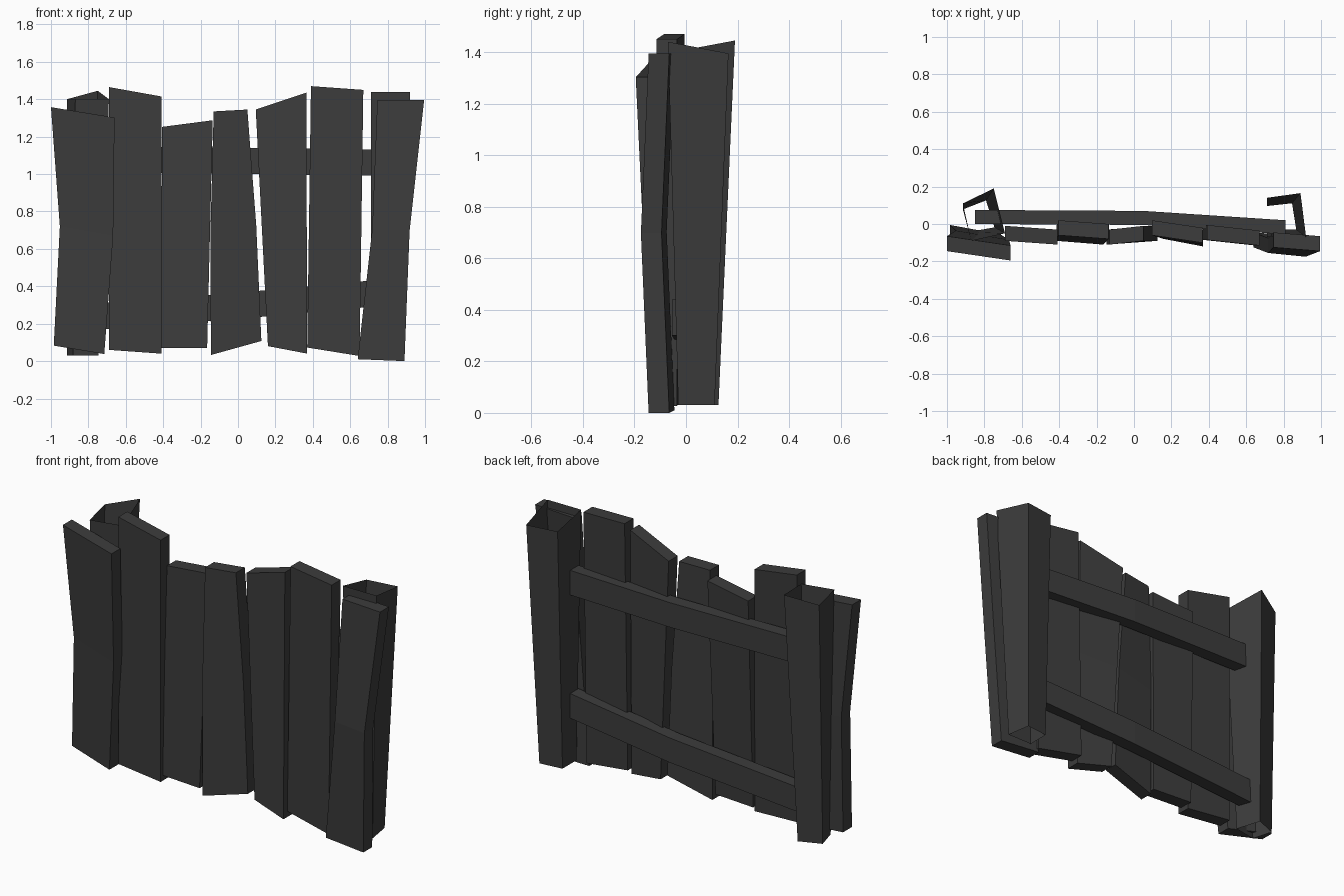
import bpy
import bmesh
from mathutils import Vector

default_cube = bpy.data.objects.get("Cube")
if default_cube:
    bpy.data.objects.remove(default_cube, do_unlink=True)

GREY = 0.045
wood = bpy.data.materials.new("dark weathered wood")
wood.use_nodes = True
wood.diffuse_color = (GREY, GREY, GREY, 1)
shader = next(node for node in wood.node_tree.nodes if node.type == "BSDF_PRINCIPLED")
shader.inputs["Base Color"].default_value = wood.diffuse_color
shader.inputs["Roughness"].default_value = 0.9


def loft(name, rings, capped=True):
    """Join matching rings of corners into one flat-faced object."""
    bm = bmesh.new()
    loops = [[bm.verts.new(corner) for corner in ring] for ring in rings]
    for lower, upper in zip(loops, loops[1:]):
        for i in range(len(lower)):
            bm.faces.new((lower[i - 1], lower[i], upper[i], upper[i - 1]))
    if capped:
        bm.faces.new(reversed(loops[0]))
        bm.faces.new(loops[-1])
        bmesh.ops.recalc_face_normals(bm, faces=bm.faces)
    mesh = bpy.data.meshes.new(name)
    bm.to_mesh(mesh)
    bm.free()
    mesh.materials.append(wood)
    board = bpy.data.objects.new(name, mesh)
    bpy.context.collection.objects.link(board)


def blend(start, end, amount):
    return start + (end - start) * amount


def plank(name, x, width, height, slope=0, foot=0.05, foot_slope=0, lean=0, flare=0,
          bow=0, pinch=0, front=-0.1, tilt=0, bulge=0, turn=-0.02, depth=0.08):
    """Upright board of three levels: bow, pinch and bulge shape only the middle one."""
    rings = []
    for level in (0, 0.5, 1):
        middle = 1 if level == 0.5 else 0
        centre = x + lean * level + bow * middle
        half = (width + flare * level - pinch * middle) / 2
        z = blend(foot, height, level)
        rise = blend(foot_slope, slope, level) / 2
        y = front + tilt * level - bulge * middle
        left = Vector((centre - half, y - turn / 2, z - rise))
        right = Vector((centre + half, y + turn / 2, z + rise))
        back = Vector((0, depth, 0))
        rings.append((left, right, right + back, left + back))
    loft(name, rings)


def rail(name, start_z, end_z, height=0.14, depth=0.075):
    """Horizontal bar that bends toward the front past its middle."""
    rings = []
    for x, y, along in ((-0.85, 0.075, 0), (0.05, 0.07, 0.5), (0.81, 0.02, 1)):
        z = blend(start_z, end_z, along)
        rings.append(((x, y - depth, z), (x, y, z),
                      (x, y, z + height), (x, y - depth, z + height)))
    loft(name, rings)


def post(name, rim):
    """Open tube that narrows from its rim toward the foot."""
    outer_x = min(corner[0] for corner in rim)
    foot = [(blend(outer_x, x, 0.75), blend(0.03, y, 0.6), 0.03) for x, y, z in rim]
    loft(name, (foot, rim), capped=False)


# Uneven upright boards, ordered from the model's right to its left
plank("outer_right_plank", x=-0.85, width=0.27, height=1.33, slope=-0.055, foot=0.06,
      foot_slope=-0.045, lean=0.02, flare=0.07, bow=0.03, pinch=0.02,
      front=-0.11, tilt=-0.06, turn=-0.05)
plank("tall_right_plank", x=-0.55, width=0.28, height=1.44, slope=-0.05, foot_slope=-0.02)
plank("short_plank", x=-0.29, width=0.25, height=1.27, slope=0.035, foot=0.07,
      lean=0.02, flare=0.02, tilt=0.03)
plank("tapered_plank", x=-0.01, width=0.27, height=1.34, slope=0.01, foot=0.07,
      foot_slope=0.075, lean=-0.03, flare=-0.09, pinch=-0.02, turn=0.02)
plank("slanted_plank", x=0.265, width=0.21, height=1.39, slope=0.09, foot=0.06,
      foot_slope=-0.04, lean=-0.035, flare=0.06, tilt=0.02, turn=-0.04)
plank("tall_left_plank", x=0.51, width=0.28, height=1.46, slope=-0.02,
      foot_slope=-0.045, lean=0.02, turn=-0.03)
plank("outer_left_plank", x=0.765, width=0.25, height=1.395, foot=0.005,
      foot_slope=-0.01, lean=0.105, pinch=0.05, front=-0.135, bulge=0.03)

# Cross rails along the back
rail("upper_rail", start_z=1.01, end_z=0.99)
rail("lower_rail", start_z=0.16, end_z=0.3)

# Hollow posts, open at both ends
post("right_post", [(-0.87, -0.09, 1.4), (-0.69, -0.05, 1.4),
                    (-0.75, 0.19, 1.445), (-0.915, 0.11, 1.4)])
post("left_post", [(0.71, -0.07, 1.44), (0.92, -0.07, 1.44),
                   (0.89, 0.165, 1.395), (0.71, 0.14, 1.395)])
